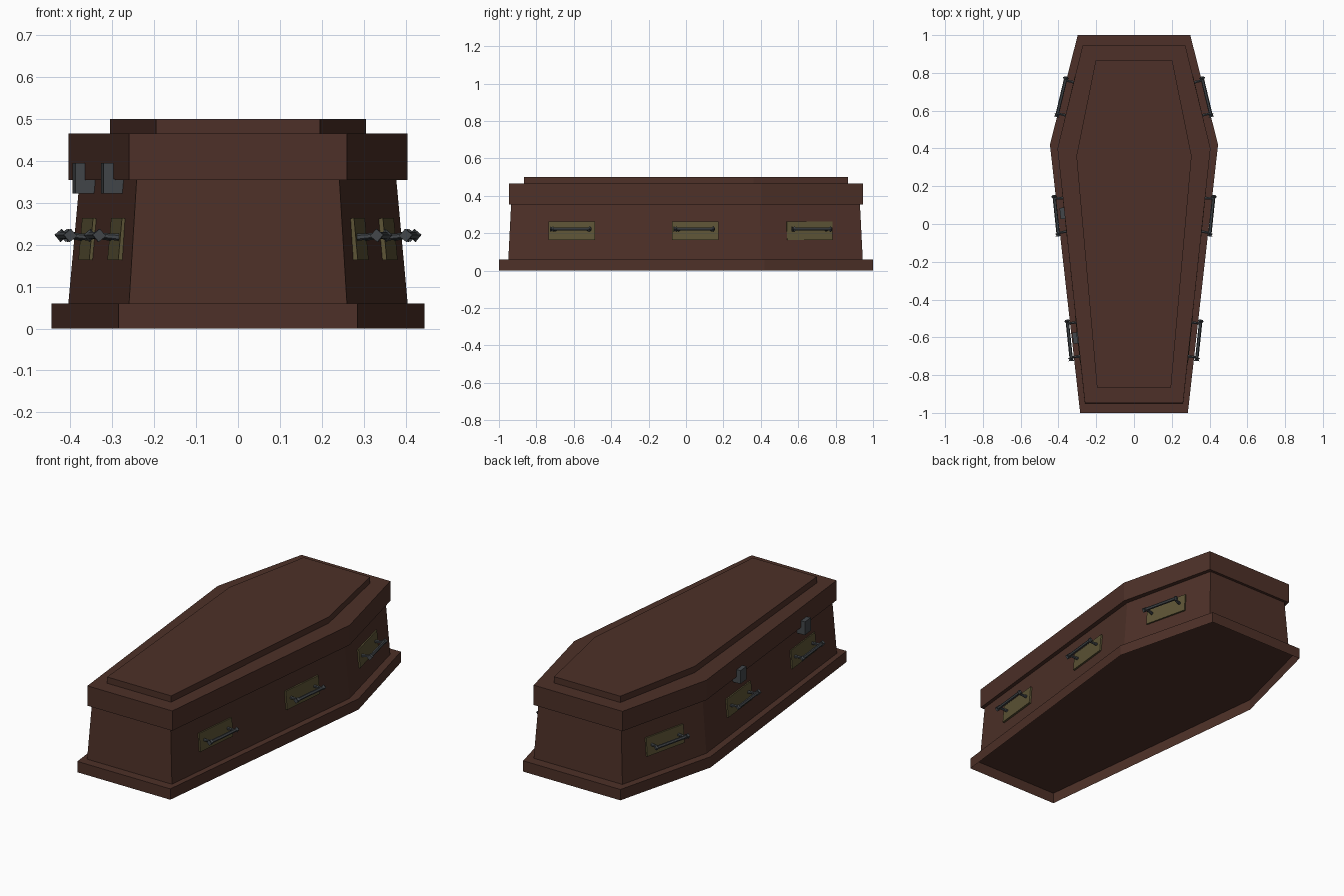
import bpy, bmesh, math
from mathutils import Matrix, Vector

if "Cube" in bpy.data.objects:
    bpy.data.objects.remove(bpy.data.objects["Cube"])


def material(name, rgb):
    m = bpy.data.materials.new(name)
    m.diffuse_color = (*rgb, 1)
    m.use_nodes = True
    m.node_tree.nodes["Principled BSDF"].inputs["Base Color"].default_value = m.diffuse_color
    return m


WOOD = material("dark_wood", (0.075, 0.030, 0.021))
BRASS = material("dull_brass", (0.108, 0.088, 0.036))
STEEL = material("dark_steel", (0.055, 0.062, 0.068))

# Half outlines as (x, y): foot corner, shoulder corner, head corner
PLINTH = [(0.285, -1.0), (0.445, 0.42), (0.298, 1.0)]
BODY_LOW = [(0.26, -0.95), (0.405, 0.40), (0.272, 0.945)]
BODY_TOP = [(0.242, -0.935), (0.378, 0.395), (0.254, 0.93)]
LID = [(0.26, -0.947), (0.405, 0.40), (0.272, 0.945)]
PANEL = [(0.196, -0.865), (0.305, 0.36), (0.203, 0.865)]


def finish(name, bm, mat, mirror=False):
    bmesh.ops.recalc_face_normals(bm, faces=bm.faces)
    me = bpy.data.meshes.new(name)
    bm.to_mesh(me)
    bm.free()
    me.materials.append(mat)
    ob = bpy.data.objects.new(name, me)
    bpy.context.collection.objects.link(ob)
    if mirror:
        ob.modifiers.new("mirror", 'MIRROR')
    return ob


def six_sided(name, low, z0, top, z1, open_bottom=False):
    """Loft between two six-sided outlines."""
    bm = bmesh.new()
    rings = []
    for half, z in ((low, z0), (top, z1)):
        pts = half + [(-x, y) for x, y in reversed(half)]
        rings.append([bm.verts.new((x, y, z)) for x, y in pts])
    a, b = rings
    for i in range(6):
        j = (i + 1) % 6
        bm.faces.new((a[i], a[j], b[j], b[i]))
    bm.faces.new(b)
    if not open_bottom:
        bm.faces.new(a[::-1])
    return finish(name, bm, WOOD)


def wall_frame(y, z, tilt=True):
    """Frame on the right body wall: x along wall, y outward, z up the wall."""
    t = (z - 0.06) / 0.295
    pts = [Vector((*p, 0)).lerp(Vector((*q, 0)), t) for p, q in zip(BODY_LOW, BODY_TOP)]
    p, q = pts[:2] if y < pts[1].y else pts[1:]
    pos = p.lerp(q, (y - p.y) / (q.y - p.y))
    pos.z = z
    u = (q - p).normalized()
    up = Vector((-0.027 if tilt else 0, 0, 0.295)).normalized()
    n = u.cross(up).normalized()
    v = n.cross(u) * -1
    v = v if v.z > 0 else -v
    return Matrix.Translation(pos) @ Matrix((u, n, v)).transposed().to_4x4()


def box(bm, frame, centre, size):
    bmesh.ops.create_cube(bm, size=1, matrix=frame @ Matrix.Translation(centre)
                          @ Matrix.Diagonal((*size, 1)))


def rod(bm, frame, centre, radius, length, axis, radius2=None, sides=6):
    turn = Matrix.Rotation(math.pi / 2, 4, 'Y') if axis == 'X' else Matrix.Rotation(-math.pi / 2, 4, 'X')
    bmesh.ops.create_cone(bm, cap_ends=True, segments=sides, radius1=radius,
                          radius2=radius if radius2 is None else radius2, depth=length,
                          matrix=frame @ Matrix.Translation(centre) @ turn)


# Wooden case
six_sided("plinth", PLINTH, 0, PLINTH, 0.06, open_bottom=True)
six_sided("body", BODY_LOW, 0.06, BODY_TOP, 0.355)
six_sided("lid", LID, 0.355, LID, 0.465)
six_sided("lid_panel", PANEL, 0.465, PANEL, 0.5)

# Carrying handles, mirrored to both sides
for label, y in (("foot", -0.61), ("middle", 0.05), ("head", 0.66)):
    f = wall_frame(y, 0.213)
    bm = bmesh.new()
    box(bm, f, (0, 0.002, 0), (0.25, 0.014, 0.1))
    finish(label + "_handle_plate", bm, BRASS, True)

    bm = bmesh.new()
    rod(bm, f, (0, 0.058, 0.004), 0.009, 0.20, 'X')
    for s in (-1, 1):
        rod(bm, f, (s * 0.09, 0.03, 0.004), 0.009, 0.056, 'Y', 0.006)
        # knob made of two back-to-back cones
        rod(bm, f, (s * 0.098, 0.058, 0.004), 0.009, 0.010, 'X', 0.016, 4)
        rod(bm, f, (s * 0.106, 0.058, 0.004), 0.016, 0.008, 'X', 0.009, 4)
    finish(label + "_handle", bm, STEEL, True)

# Hinges on the left side: plate over the lid with a block back to the body
flip = Matrix.Scale(-1, 4, (1, 0, 0))
for label, y in (("foot", -0.6), ("middle", 0.06)):
    f = flip @ wall_frame(y, 0.355, tilt=False)
    bm = bmesh.new()
    profile = [(-0.002, -0.033), (0.048, -0.033), (0.048, 0.04), (0.024, 0.04),
               (0.024, 0.002), (-0.002, 0.002)]
    face = bm.faces.new([bm.verts.new(f @ Vector((-0.03, n, z))) for n, z in profile])
    ext = bmesh.ops.extrude_face_region(bm, geom=[face], use_keep_orig=True)
    bmesh.ops.translate(bm, vec=f.to_3x3() @ Vector((0.06, 0, 0)),
                        verts=[g for g in ext["geom"] if isinstance(g, bmesh.types.BMVert)])
    finish(label + "_hinge", bm, STEEL)
